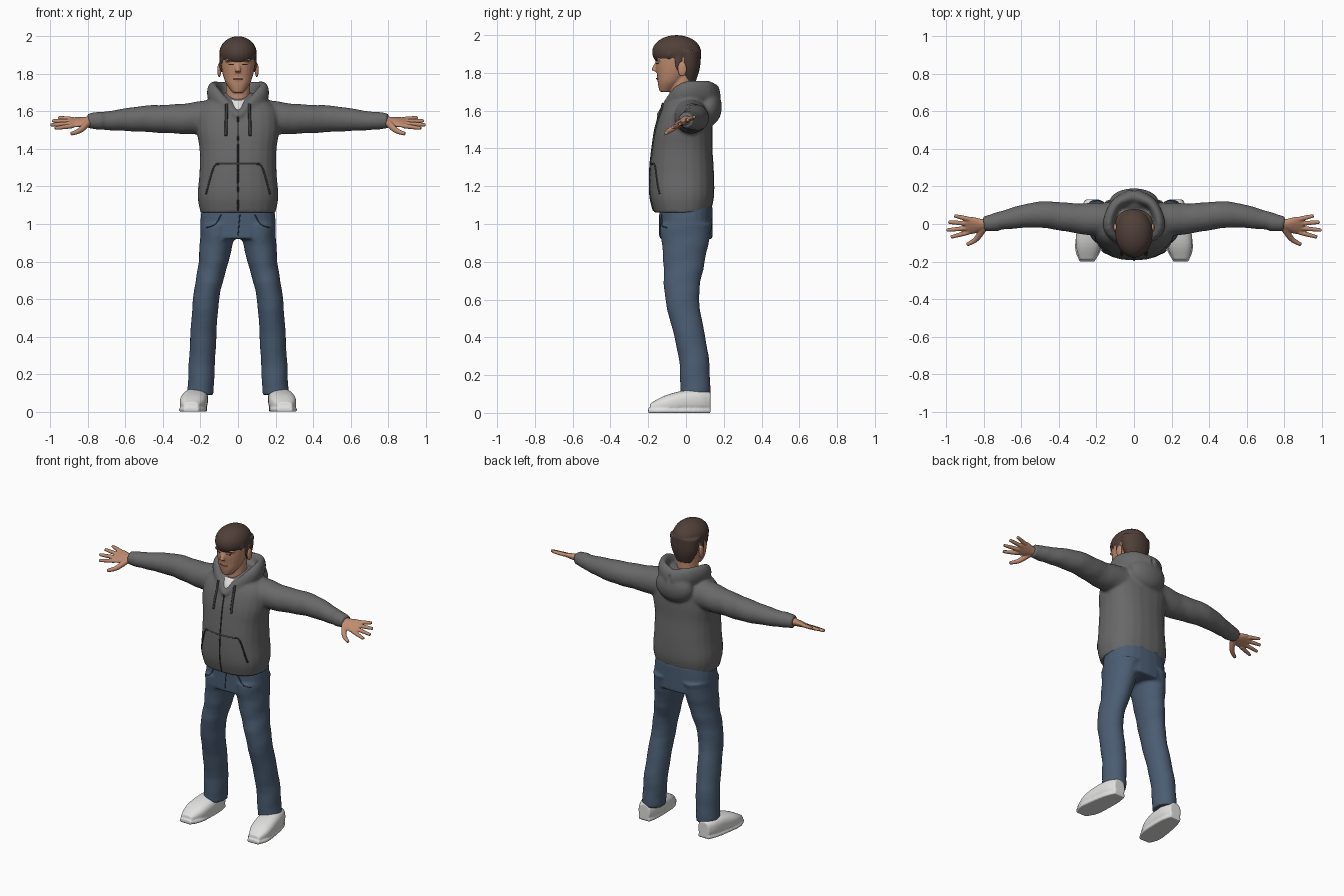
import bpy, bmesh, math
from mathutils import Matrix, Vector

cube = bpy.data.objects.get("Cube")
if cube:
    bpy.data.objects.remove(cube)


def material(name, *rgb):
    m = bpy.data.materials.new(name)
    m.use_nodes = True
    m.diffuse_color = (*rgb, 1)
    m.node_tree.nodes["Principled BSDF"].inputs["Base Color"].default_value = (*rgb, 1)
    return m


FLEECE = material("grey fleece", .14, .14, .14)
CORD = material("dark grey cord", .04, .04, .04)
DENIM = material("blue denim", .07, .11, .17)
SEAM = material("dark denim", .04, .06, .09)
WHITE = material("white", .75, .75, .74)
SKIN = material("skin", .52, .26, .16)
LIP = material("lip", .38, .16, .11)
HAIR = material("brown hair", .08, .05, .04)

X, Y, Z = Vector((1, 0, 0)), Vector((0, 1, 0)), Vector((0, 0, 1))
SIDES = ((1, "left"), (-1, "right"))


def sample(keys, t):
    """Smooth curve through evenly spaced numbers or vectors, t from 0 to 1."""
    last = len(keys) - 1
    if last == 0:
        return keys[0]
    i = min(int(t * last), last - 1)
    x = t * last - i
    p, q, r, s = (keys[min(max(j, 0), last)] for j in range(i - 1, i + 3))
    return q + (r - p) * (x / 2) + (p * 2 - q * 5 + r * 4 - s) * (x * x / 2) + (q * 3 - p - r * 3 + s) * (x ** 3 / 2)


def tube(bm, path, width, depth=None, up=Y, axis=None, side=1, power=2, folds=0, sides=24):
    """Skin elliptical rings along a path; side=-1 mirrors it in x."""
    path = [Vector(p) for p in path]
    depth = depth or width
    count = 4 * max(len(path), len(width), len(depth))
    rings = []
    for i in range(count + 1):
        t = i / count
        ahead, behind = sample(path, min(t + .01, 1)), sample(path, max(t - .01, 0))
        along = axis or (ahead - behind).normalized()
        across = up.cross(along).normalized()
        over = along.cross(across)
        ring = []
        for k in range(sides):
            a = math.tau * k / sides
            ca, sa = (math.copysign(abs(f) ** (2 / power), f) for f in (math.cos(a), math.sin(a)))
            fold = 1 + folds * math.sin(i * 2 + 2 * math.sin(a) + math.cos(a))
            v = sample(path, t) + (across * (sample(width, t) * ca) + over * (sample(depth, t) * sa)) * fold
            v.x *= side
            ring.append(bm.verts.new(v))
        rings.append(ring)
    for low, high in zip(rings, rings[1:]):
        for k in range(sides):
            bm.faces.new((low[k], low[k - 1], high[k - 1], high[k]))
    bm.faces.new(rings[0])
    bm.faces.new(rings[-1][::-1])


def ball(bm, centre, radii, side=1):
    """Ellipsoid; side=-1 mirrors it in x."""
    place = Matrix.Translation((centre[0] * side, *centre[1:])) @ Matrix.Diagonal((*radii, 1))
    bmesh.ops.create_uvsphere(bm, u_segments=24, v_segments=16, radius=1, matrix=place)


def finish(bm, name, mat, voxel=0, smooth=4):
    """Make the object; a voxel size melts its pieces into one surface."""
    bmesh.ops.recalc_face_normals(bm, faces=bm.faces)
    for f in bm.faces:
        f.smooth = True
    me = bpy.data.meshes.new(name)
    bm.to_mesh(me)
    bm.free()
    me.materials.append(mat)
    ob = bpy.data.objects.new(name, me)
    bpy.context.collection.objects.link(ob)
    if voxel:
        blend = ob.modifiers.new("blend", "REMESH")
        blend.mode, blend.voxel_size, blend.use_smooth_shade = "VOXEL", voxel, True
        soften = ob.modifiers.new("soften", "SMOOTH")
        soften.factor, soften.iterations = .5, smooth
    return ob


def trace(name, target, points, radius, mat):
    """Thin line of (x, z) points laid on the front of a part."""
    bpy.context.view_layer.update()
    skin = target.evaluated_get(bpy.context.evaluated_depsgraph_get())
    points = [Vector(p) for p in points]
    path = []
    for i in range(13):
        x, z = sample(points, i / 12)
        hit, spot, normal, face = skin.ray_cast((x, -1, z), Y)
        if hit:
            path.append(spot)
    bm = bmesh.new()
    tube(bm, path, [radius], sides=8)
    finish(bm, name, mat)


# Hooded top: torso, sleeves with cuffs, collar and draped hood
bm = bmesh.new()
tube(bm, [(0, -.02, 1.06), (0, -.02, 1.4), (0, .01, 1.7)], [.2, .215, .205, .205, .22, .2, .08],
     [.15, .17, .17, .16, .15, .12, .06], axis=Z, power=2.4)
for side, tag in SIDES:
    tube(bm, [(.1, .02, 1.57), (.3, .03, 1.56), (.5, .05, 1.56), (.7, .02, 1.55), (.79, 0, 1.55)],
         [.1, .08, .07, .05, .04], up=Z, side=side, folds=.02)
    tube(bm, [(.73, .01, 1.55), (.8, 0, 1.55)], [.05, .04], up=Z, side=side)
    tube(bm, [(0, -.14, 1.57), (.13, -.03, 1.69), (.1, .1, 1.7), (0, .15, 1.68)],
         [.02, .03, .03, .04], [.02, .05, .06, .06], up=Z, side=side)
ball(bm, (0, .12, 1.62), (.13, .07, .1))
hoodie = finish(bm, "hooded_top", FLEECE, .009, 5)

# Zip, drawstrings and pocket openings
trace("zip", hoodie, [(0, 1.57), (0, 1.07)], .004, CORD)
for side, tag in SIDES:
    trace(tag + "_drawstring", hoodie, [(side * .06, 1.64), (side * .065, 1.47)], .008, CORD)
    trace(tag + "_pocket_edge", hoodie, [(side * .1, 1.32), (side * .13, 1.3), (side * .17, 1.16)], .005, CORD)
    trace(tag + "_pocket_top", hoodie, [(0, 1.32), (side * .1, 1.32)], .004, FLEECE)

# Undershirt
bm = bmesh.new()
tube(bm, [(0, -.02, 1.57), (0, -.02, 1.66)], [.07], [.11, .11, .08], axis=Z)
finish(bm, "undershirt", WHITE)

# Jeans: hips blended into two legs
bm = bmesh.new()
tube(bm, [(0, 0, 1.1), (0, 0, .92)], [.19, .2, .19], [.14], axis=Z, power=2.4)
for side, tag in SIDES:
    tube(bm, [(.1, 0, 1), (.13, -.01, .8), (.17, -.02, .6), (.19, .04, .3), (.2, .05, .09)],
         [.1, .08, .07, .07, .07], [.14, .11, .09, .08, .08], axis=Z, side=side, folds=.02)
jeans = finish(bm, "jeans", DENIM, .009)
trace("fly_seam", jeans, [(.01, 1.05), (0, .94)], .003, SEAM)
for side, tag in SIDES:
    trace(tag + "_front_pocket_seam", jeans, [(side * .09, 1.05), (side * .12, 1), (side * .17, .98)], .003, SEAM)

# Shoes with a flat sole
for side, tag in SIDES:
    bm = bmesh.new()
    outline = [.04, .06, .07, .07, .04]
    tube(bm, [(.22, .13, .06), (.23, 0, .06), (.25, -.19, .03)], outline, [.05, .06, .06, .05, .02],
         up=Z, axis=-Y, side=side, power=2.6)
    tube(bm, [(.22, .13, .01), (.25, -.2, .01)], outline, [.015], up=Z, axis=-Y, side=side, power=4)
    ball(bm, (.21, .05, .08), (.05, .06, .06), side)
    for v in bm.verts:
        v.co.z = max(v.co.z, 0)
    finish(bm, tag + "_shoe", WHITE, .006, 3)

# Hands: tilted palm, fanned fingers and thumb
slope = Vector((0, .9, .45))
flat = X.cross(slope)
for side, tag in SIDES:
    bm = bmesh.new()
    tube(bm, [(.76, 0, 1.55), (.9, -.01, 1.54)], [.03, .03, .05, .05], [.03, .02, .01], up=flat, side=side)
    for i, length in enumerate((.08, .11, .12, .1)):
        root = Vector((.88, -.01, 1.54)) + slope * (.04 - .026 * i)
        fan = .25 - .18 * i
        tip = root + (X * math.cos(fan) + slope * math.sin(fan)) * length
        tube(bm, [root, tip], [.013, .012, .009], up=flat, side=side, sides=12)
    tube(bm, [(.8, -.02, 1.54), (.84, -.08, 1.5), (.89, -.11, 1.48)], [.02, .015, .01], up=flat, side=side, sides=12)
    finish(bm, tag + "_hand", SKIN, .0045, 2)

# Head: neck, skull and jaw, nose, lips, brow and ears
bm = bmesh.new()
tube(bm, [(0, -.02, 1.6), (0, -.02, 1.8)], [.065])
tube(bm, [(0, -.11, 1.7), (0, -.05, 1.84), (0, -.04, 1.98)], [.03, .07, .09, .09, .05],
     [.03, .07, .11, .11, .06], axis=Z, power=2.2)
tube(bm, [(0, -.15, 1.86), (0, -.17, 1.81)], [.01, .016], sides=12)
ball(bm, (0, -.14, 1.77), (.03, .015, .012))
for side, tag in SIDES:
    ball(bm, (.035, -.14, 1.87), (.035, .018, .01), side)
    ball(bm, (.1, -.02, 1.82), (.01, .025, .04), side)
head = finish(bm, "head", SKIN, .005, 3)

# Painted face details
for side, tag in SIDES:
    trace(tag + "_eyebrow", head, [(side * .02, 1.87), (side * .06, 1.87)], .004, HAIR)
    trace(tag + "_eye", head, [(side * .025, 1.85), (side * .05, 1.85)], .003, HAIR)
trace("mouth", head, [(-.025, 1.77), (.025, 1.77)], .004, LIP)

# Hair: crown, back, side-swept fringe and sideburns
bm = bmesh.new()
ball(bm, (0, -.05, 1.91), (.1, .13, .09))
tube(bm, [(0, .02, 1.75), (0, .01, 1.92)], [.05, .09, .1], [.03, .06, .07], axis=Z)
tube(bm, [(-.09, -.08, 1.87), (0, -.16, 1.92), (.09, -.08, 1.89)], [.015], [.02], up=Z)
for side, tag in SIDES:
    ball(bm, (.09, -.04, 1.86), (.01, .02, .05), side)
finish(bm, "hair", HAIR, .006, 3)
